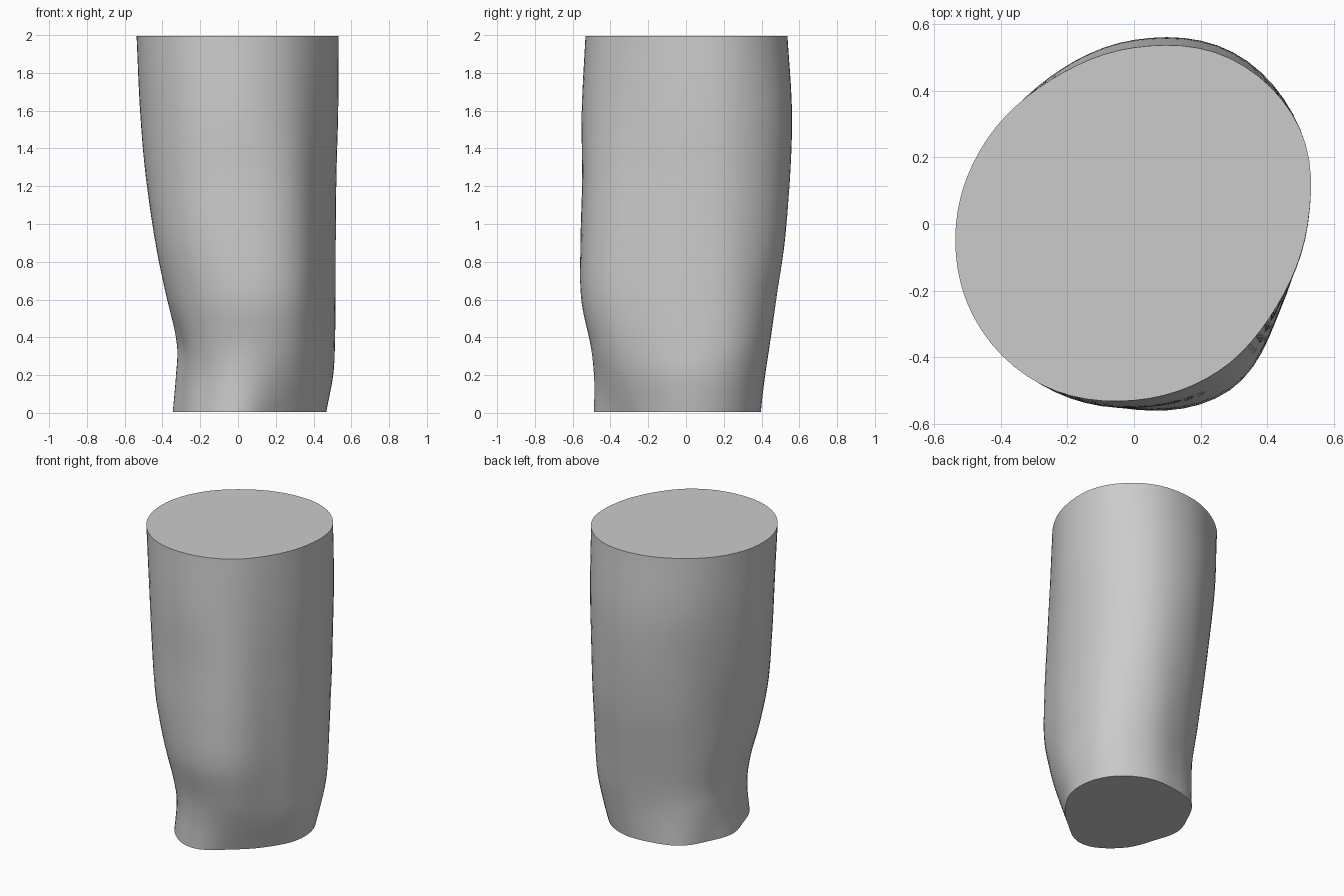
import bpy, bmesh, math

if "Cube" in bpy.data.objects:
    bpy.data.objects.remove(bpy.data.objects["Cube"])

# Cross-sections: height, then radius every 30 degrees from +x, counter-clockwise
SECTIONS = [
    (0.0, (.465, .475, .438, .385, .370, .332, .345, .35, .425, .487, .425, .425)),
    (0.2, (.502, .522, .472, .395, .365, .340, .328, .335, .41, .485, .485, .475)),
    (0.35, (.507, .545, .498, .412, .370, .345, .322, .335, .43, .498, .525, .495)),
    (0.6, (.510, .555, .532, .453, .405, .380, .372, .415, .49, .550, .572, .508)),
    (0.9, (.510, .562, .570, .503, .448, .415, .430, .48, .535, .557, .572, .508)),
    (1.25, (.512, .568, .588, .540, .482, .458, .485, .515, .548, .550, .555, .502)),
    (1.6, (.522, .575, .595, .553, .508, .492, .517, .535, .557, .552, .535, .50)),
    (2.0, (.522, .575, .575, .530, .500, .510, .535, .557, .557, .530, .51, .495)),
]
SIDES, RINGS = 72, 48


def radius_at(radii, angle):
    """Smooth closed interpolation around one section."""
    n = len(radii)
    f = angle / (2 * math.pi) * n
    i, t = int(f), f - int(f)
    a, b, c, d = (radii[(i + k) % n] for k in (-1, 0, 1, 2))
    return b + t * (c - a) / 2 + t * t * (a - 2.5 * b + 2 * c - d / 2) + t**3 * (1.5 * (b - c) + (d - a) / 2)


def smooth_height(z, values):
    """Cubic Hermite interpolation between the section heights."""
    zs = [s[0] for s in SECTIONS]
    n = len(zs)

    def slope(i):
        lo, hi = max(i - 1, 0), min(i + 1, n - 1)
        return (values[hi] - values[lo]) / (zs[hi] - zs[lo])

    i = max(k for k in range(n - 1) if zs[k] <= z)
    h = zs[i + 1] - zs[i]
    t = (z - zs[i]) / h
    return ((2 * t**3 - 3 * t**2 + 1) * values[i] + (t**3 - 2 * t**2 + t) * h * slope(i)
            + (3 * t**2 - 2 * t**3) * values[i + 1] + (t**3 - t**2) * h * slope(i + 1))


# Limb segment: lofted skin with flat cut ends
bm = bmesh.new()
rings = []
for r in range(RINGS + 1):
    z = 2 * r / RINGS
    ring = []
    for s in range(SIDES):
        a = 2 * math.pi * s / SIDES
        rad = smooth_height(z, [radius_at(sec[1], a) for sec in SECTIONS])
        ring.append(bm.verts.new((rad * math.cos(a), rad * math.sin(a), 0.005 + z * 0.995)))
    rings.append(ring)
for lo, hi in zip(rings, rings[1:]):
    for s in range(SIDES):
        t = (s + 1) % SIDES
        bm.faces.new((lo[s], lo[t], hi[t], hi[s]))
bm.faces.new(rings[-1])
bm.faces.new(rings[0][::-1])

mesh = bpy.data.meshes.new("limb_segment")
bm.to_mesh(mesh)
bm.free()
limb = bpy.data.objects.new("limb_segment", mesh)
bpy.context.collection.objects.link(limb)
bpy.context.view_layer.objects.active = limb
limb.select_set(True)
bpy.ops.object.shade_smooth_by_angle(angle=math.radians(40))
